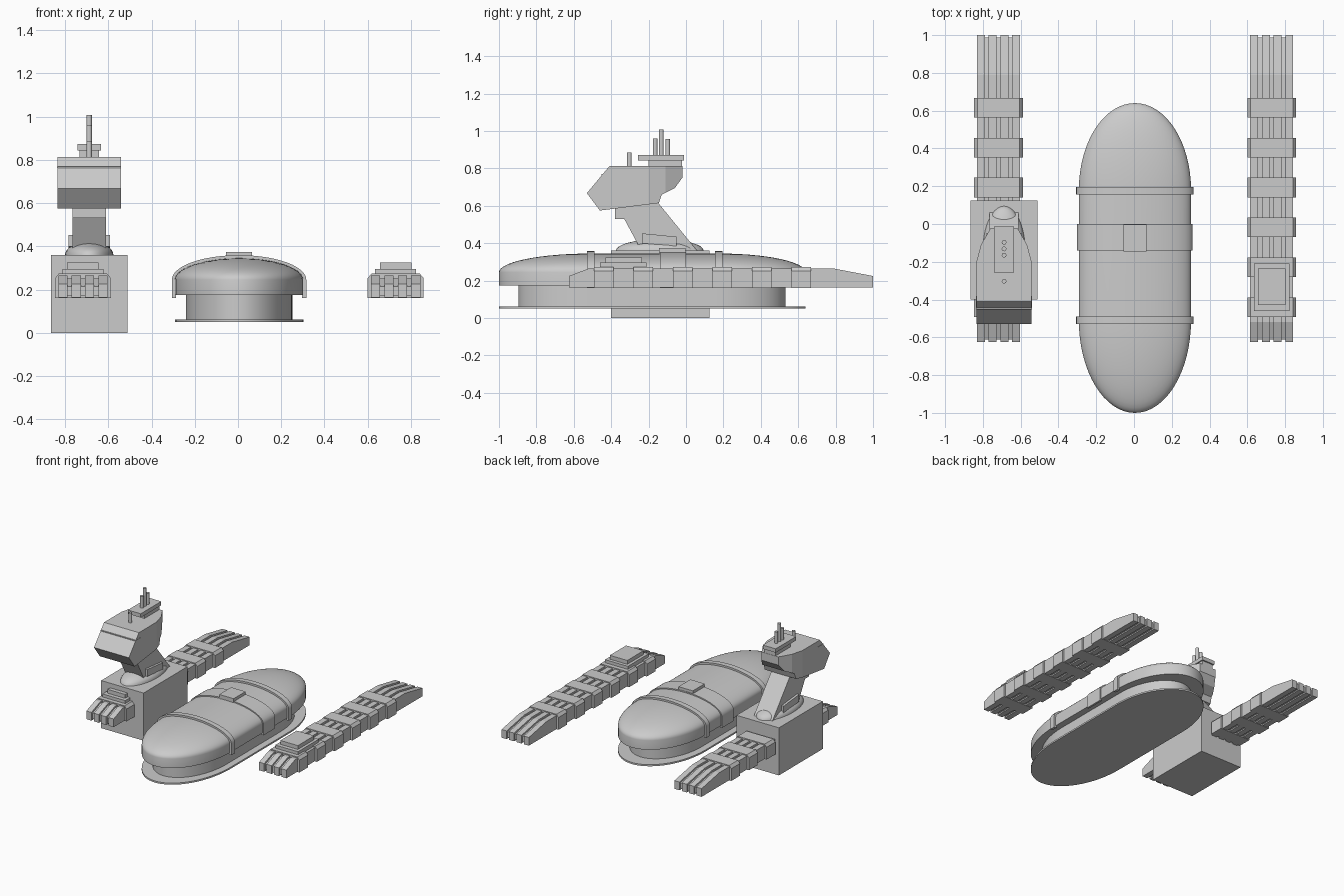
import bpy, bmesh
from math import sin, cos, pi, radians
from mathutils import Vector

if "Cube" in bpy.data.objects:
    bpy.data.objects.remove(bpy.data.objects["Cube"])

GREY = bpy.data.materials.new("hull_grey")
GREY.use_nodes = True
GREY.diffuse_color = (0.6, 0.6, 0.6, 1)
GREY.node_tree.nodes["Principled BSDF"].inputs["Base Color"].default_value = (0.6, 0.6, 0.6, 1)


def finish(name, bm, smooth=False):
    bmesh.ops.recalc_face_normals(bm, faces=bm.faces)
    mesh = bpy.data.meshes.new(name)
    bm.to_mesh(mesh)
    bm.free()
    mesh.materials.append(GREY)
    obj = bpy.data.objects.new(name, mesh)
    bpy.context.collection.objects.link(obj)
    if smooth:
        bpy.ops.object.select_all(action='DESELECT')
        obj.select_set(True)
        bpy.context.view_layer.objects.active = obj
        bpy.ops.object.shade_smooth_by_angle(angle=radians(35))
    return obj


def loft(rings):
    """Skin a stack of equal-length point rings and cap both ends."""
    bm = bmesh.new()
    rows = [[bm.verts.new(p) for p in ring] for ring in rings]
    n = len(rows[0])
    for a, b in zip(rows, rows[1:]):
        for i in range(n):
            j = (i + 1) % n
            bm.faces.new((a[i], a[j], b[j], b[i]))
    bm.faces.new(rows[0])
    bm.faces.new(rows[-1])
    return bm


def box(name, x0, x1, y0, y1, z0, z1):
    corners = [(x0, y0), (x1, y0), (x1, y1), (x0, y1)]
    return finish(name, loft([[(x, y, z) for x, y in corners] for z in (z0, z1)]))


def side_prism(profile, x0, x1):
    """Extrude a (y, z) outline across x."""
    return loft([[(x, y, z) for y, z in profile] for x in (x0, x1)])


def front_prism(profile, y0, y1):
    """Extrude an (x, z) outline along y."""
    return loft([[(x, y, z) for x, z in profile] for y in (y0, y1)])


def rod(name, x, y, z0, z1, r):
    ring = [(x + r * cos(t * pi / 8), y + r * sin(t * pi / 8)) for t in range(16)]
    return finish(name, loft([[(a, b, z) for a, b in ring] for z in (z0, z1)]), True)


# ---- central hull: straight middle with elliptical ends ----
HX, HW = 0.005, 0.297


def outline(f, z, front=-0.51, back=0.18, steps=32):
    pts = []
    for end, length, start in ((back, 0.46, 0), (front, 0.49, pi)):
        for i in range(steps + 1):
            t = start + pi * i / steps
            pts.append((HX + HW * f * cos(t), end + length * f * sin(t), z))
    return pts


def arch(grow, z0, steps=24):
    """Cross-section of the dome, optionally grown outward."""
    arc = [(HX + (HW + grow) * cos(pi * i / steps), 0.245 + (0.1 + grow) * sin(pi * i / steps))
           for i in range(steps + 1)]
    return [(HX + HW + grow, z0)] + arc + [(HX - HW - grow, z0)]


shell = [outline(1, 0.175)]
for i in range(15):
    t = pi / 2 * i / 14.2
    shell.append(outline(cos(t), 0.245 + 0.1 * sin(t)))
finish("hull_dome", loft(shell), True)
finish("hull_wall", loft([outline(0.83, z, -0.49, 0.15) for z in (0.055, 0.18)]), True)
finish("hull_base_plate", loft([outline(1, z) for z in (0.05, 0.062)]), True)
for name, y0, y1, grow in (("front_strap", -0.53, -0.49, 0.014),
                           ("middle_strap", -0.14, 0.0, 0.009),
                           ("rear_strap", 0.155, 0.195, 0.014)):
    ring = arch(grow, 0.16) + arch(-0.006, 0.16)[::-1]
    finish(name, front_prism(ring, y0, y1), True)
box("hull_hatch", HX - 0.06, HX + 0.06, -0.145, -0.003, 0.33, 0.374)

# ---- side pods: ribbed beams held by bands, with a stepped deck ----
BEAM = [(-0.625, 0.163), (-0.625, 0.225), (-0.52, 0.265), (0.79, 0.265),
        (1.0, 0.225), (1.0, 0.163)]
CORE = [(-0.612, 0.172), (-0.612, 0.214), (-0.52, 0.252), (0.79, 0.252),
        (0.988, 0.214), (0.988, 0.172)]
for side, cx in (("right", -0.717), ("left", 0.729)):
    finish(side + "_pod_core", side_prism(CORE, cx - 0.105, cx + 0.105))
    for k in range(4):
        x = cx + (k - 1.5) * 0.062
        finish(f"{side}_pod_beam_{k + 1}", side_prism(BEAM, x - 0.021, x + 0.021))
    half = [(0.129, 0.16), (0.129, 0.253), (0.112, 0.273)]
    band = [(cx + x, z) for x, z in half] + [(cx - x, z) for x, z in half[::-1]]
    for k in range(6):
        y = 0.615 - 0.211 * k
        finish(f"{side}_pod_band_{k + 1}", front_prism(band, y - 0.052, y + 0.052))
    box(side + "_pod_deck", cx - 0.095, cx + 0.095, -0.46, -0.21, 0.26, 0.296)
    box(side + "_pod_deck_top", cx - 0.073, cx + 0.073, -0.43, -0.235, 0.29, 0.325)

# ---- pedestal block with low oval mount ----
CX = -0.688
box("pedestal_block", -0.865, -0.51, -0.40, 0.125, 0.0, 0.36)
mount = []
for i in range(9):
    t = pi / 2 * i / 8.2
    f = cos(t)
    mount.append([(CX + 0.112 * f * cos(a * pi / 20), -0.14 + 0.235 * f * sin(a * pi / 20),
                   0.36 + 0.062 * sin(t)) for a in range(40)])
finish("oval_mount", loft(mount), True)

# ---- leaning neck with side plates ----
NECK = [(0.06, 0.36), (-0.16, 0.63), (-0.38, 0.63), (-0.38, 0.53), (-0.33, 0.53),
        (-0.26, 0.40), (-0.26, 0.36)]
finish("neck", side_prism(NECK, CX - 0.077, CX + 0.077))
PLATE = [(-0.235, 0.40), (-0.05, 0.385), (-0.05, 0.435), (-0.235, 0.453)]
finish("neck_side_plates", side_prism(PLATE, CX - 0.095, CX + 0.095))

# ---- bridge head with tapered rear corners ----
HEAD = [(-0.53, 0.668), (-0.41, 0.812), (-0.02, 0.812), (-0.02, 0.75), (-0.06, 0.695),
        (-0.13, 0.66), (-0.145, 0.615), (-0.46, 0.575)]
bm = side_prism(HEAD, CX - 0.146, CX + 0.146)
for sign in (-1, 1):
    for (xa, ya), (xb, yb) in (((0.146, -0.2), (0.122, -0.11)), ((0.122, -0.11), (0.07, -0.02))):
        cut = bmesh.ops.bisect_plane(
            bm, geom=bm.verts[:] + bm.edges[:] + bm.faces[:], dist=1e-5, clear_outer=True,
            plane_co=Vector((CX + sign * xa, ya, 0)),
            plane_no=Vector((sign * (yb - ya), xa - xb, 0)))
        rim = [e for e in cut["geom_cut"] if isinstance(e, bmesh.types.BMEdge)]
        bmesh.ops.holes_fill(bm, edges=rim, sides=0)
finish("bridge_head", bm)
box("visor_strip", CX - 0.148, CX + 0.148, -0.452, -0.38, 0.763, 0.769)

# ---- roof platform and antennas ----
box("roof_pedestal", CX - 0.045, CX + 0.045, -0.2, -0.022, 0.805, 0.846)
box("roof_platform", CX - 0.054, CX + 0.054, -0.257, -0.012, 0.843, 0.872)
for k, (y, z0, z1) in enumerate(((-0.165, 0.865, 0.96), (-0.132, 0.865, 1.007),
                                 (-0.097, 0.865, 0.957), (-0.303, 0.805, 0.885))):
    rod(f"antenna_{k + 1}", CX, y, z0, z1, 0.0125)
